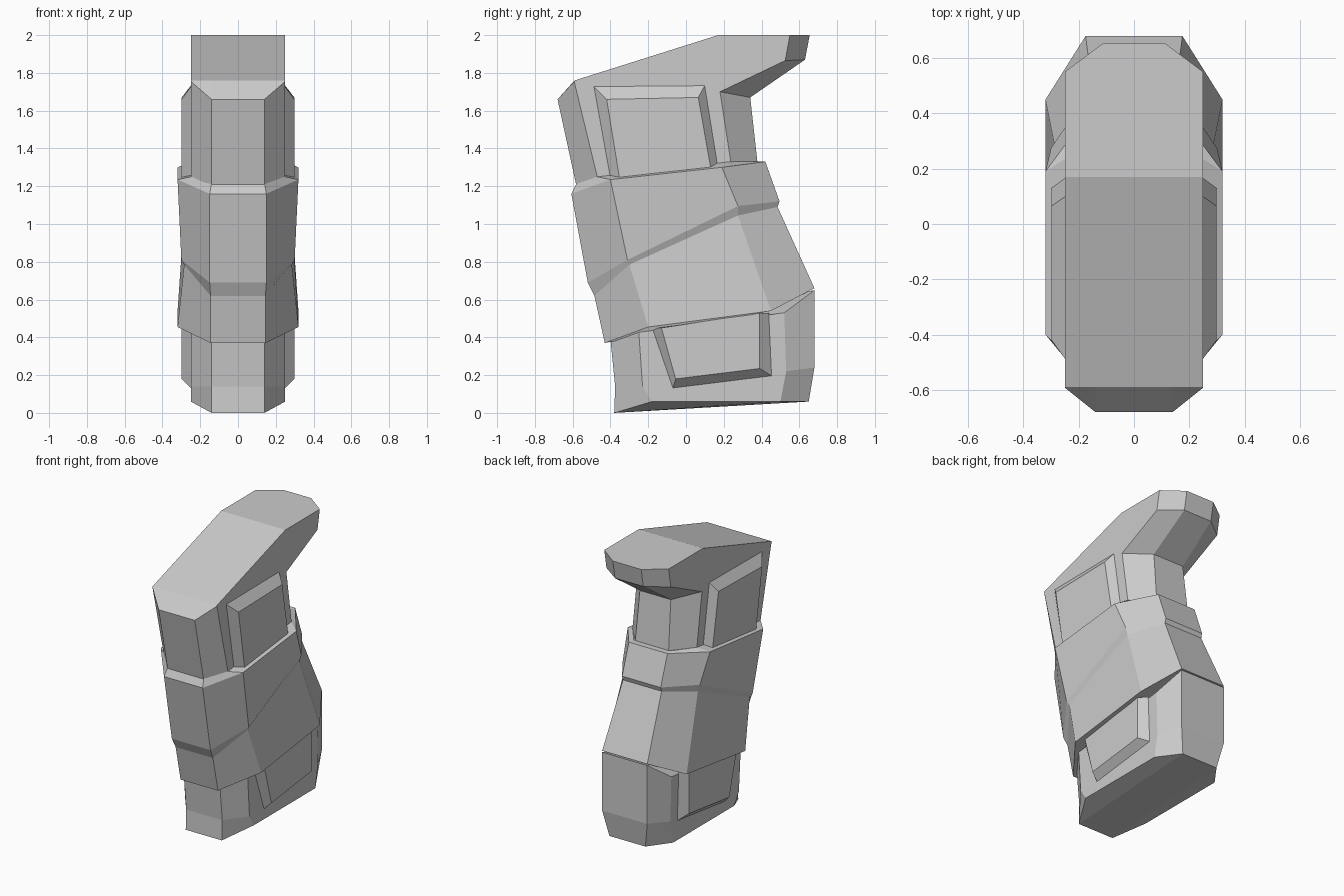
import bpy, bmesh

if "Cube" in bpy.data.objects:
    bpy.data.objects.remove(bpy.data.objects["Cube"])


def finish(name, bm):
    bmesh.ops.remove_doubles(bm, verts=bm.verts[:], dist=0.0005)
    bmesh.ops.recalc_face_normals(bm, faces=bm.faces[:])
    me = bpy.data.meshes.new(name)
    bm.to_mesh(me)
    bm.free()
    ob = bpy.data.objects.new(name, me)
    bpy.context.collection.objects.link(ob)
    return ob


def loft(name, rings):
    """Eight-sided tube; each ring is front, front side, back side, back as (y, z, half width)."""
    bm = bmesh.new()
    loops = []
    for r in rings:
        right = [bm.verts.new((x, y, z)) for y, z, x in r]
        left = [bm.verts.new((-x, y, z)) for y, z, x in reversed(r)]
        loops.append(right + left)
    for a, b in zip(loops, loops[1:]):
        for i in range(8):
            j = (i + 1) % 8
            bm.faces.new((a[i], a[j], b[j], b[i]))
    for c in (loops[0], loops[-1]):
        bm.faces.new((c[0], c[3], c[4], c[7]))
        bm.faces.new(c[0:4])
        bm.faces.new(c[4:8])
    return finish(name, bm)


def chamfered_profile(name, side, rim, x_side):
    """Side outline at +-x_side joined to a narrower rim outline (y, z, half width)."""
    bm = bmesh.new()
    n = len(side)
    s, r = {}, {}
    for k in (1, -1):
        s[k] = [bm.verts.new((k * x_side, y, z)) for y, z in side]
        r[k] = [bm.verts.new((k * x, y, z)) for y, z, x in rim]
        bm.faces.new(s[k])
    for i in range(n):
        j = (i + 1) % n
        for k in (1, -1):
            bm.faces.new((s[k][i], s[k][j], r[k][j], r[k][i]))
        bm.faces.new((r[1][i], r[1][j], r[-1][j], r[-1][i]))
    return finish(name, bm)


def side_panels(name, outer, inner, x0, x1):
    """Raised bevelled plate on both sides."""
    for k, label in ((1, "right"), (-1, "left")):
        bm = bmesh.new()
        a = [bm.verts.new((k * x0, y, z)) for y, z in outer]
        b = [bm.verts.new((k * x1, y, z)) for y, z in inner]
        bm.faces.new(a)
        bm.faces.new(b)
        for i in range(4):
            j = (i + 1) % 4
            bm.faces.new((a[i], a[j], b[j], b[i]))
        finish(f"{name}_{label}", bm)


# Narrow base of the handle
loft("grip_base", [
    [(-.38, 0, .14), (-.18, .06, .25), (.50, .06, .25), (.65, .06, .14)],
    [(-.375, .14, .14), (-.23, .14, .25), (.53, .22, .25), (.68, .24, .175)],
    [(-.40, .39, .14), (-.25, .43, .25), (.52, .53, .25), (.68, .65, .175)],
])

# Wide middle sleeve with a slanted step and a chamfered top
loft("grip_sleeve", [
    [(-.43, .37, .145), (-.20, .455, .32), (.45, .54, .32), (.68, .66, .175)],
    [(-.485, .62, .145), (-.30, .785, .285), (.275, 1.045, .285), (.485, 1.09, .15)],
    [(-.52, .69, .15), (-.31, .81, .30), (.275, 1.095, .30), (.495, 1.12, .15)],
    [(-.607, 1.16, .15), (-.40, 1.235, .32), (.19, 1.30, .32), (.42, 1.33, .15)],
    [(-.58, 1.215, .14), (-.47, 1.25, .25), (.235, 1.33, .25), (.38, 1.33, .14)],
])

# Upper handle with the overhanging rear beak
chamfered_profile(
    "grip_head",
    [(-.592, 1.755), (-.59, 1.76), (.17, 2.0), (.55, 2.0), (.525, 1.865),
     (.18, 1.70), (.24, 1.31), (-.465, 1.23)],
    [(-.68, 1.66, .14), (-.59, 1.76, .14), (.17, 2.0, .14), (.655, 2.0, .11),
     (.63, 1.87, .11), (.34, 1.67, .12), (.38, 1.31, .13), (-.58, 1.20, .14)],
    .25)

# Raised side plates
side_panels("upper_panel",
            [(-.49, 1.73), (.10, 1.735), (.17, 1.30), (-.40, 1.23)],
            [(-.42, 1.66), (.065, 1.67), (.13, 1.30), (-.35, 1.23)], .248, .298)
side_panels("lower_panel",
            [(-.18, .45), (-.07, .13), (.455, .195), (.44, .53)],
            [(-.13, .45), (-.055, .18), (.39, .235), (.39, .53)], .248, .298)
